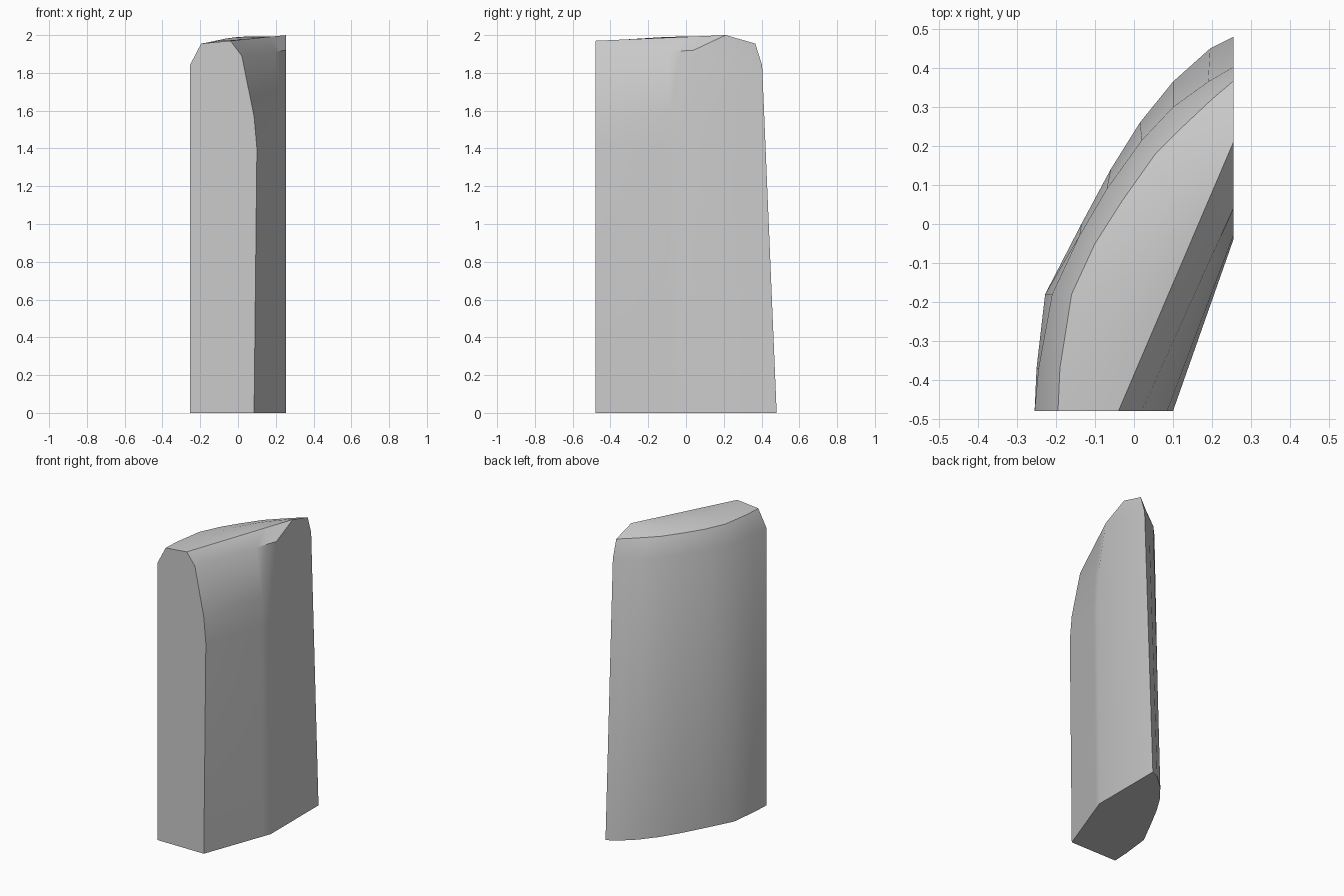
import bpy, bmesh, math
from mathutils import Vector

if "Cube" in bpy.data.objects:
    bpy.data.objects.remove(bpy.data.objects["Cube"], do_unlink=True)


def make_material(name, colour):
    material = bpy.data.materials.new(name)
    material.use_nodes = True
    material.diffuse_color = colour
    material.node_tree.nodes["Principled BSDF"].inputs["Base Color"].default_value = colour
    return material


def rail(points, height):
    """Lift a plan curve to a fixed height."""
    return [Vector((x, y, height)) for x, y in points]


def straight(start, end, count):
    """Evenly spaced points from the front cut to the side cut."""
    start, end = Vector(start), Vector(end)
    return [start.lerp(end, i / (count - 1)) for i in range(count)]


# Curved outer wall, from the front cut round to the side cut
outer_foot = rail([(-.255, -.48), (-.25, -.37), (-.228, -.18), (-.135, 0), (-.06, .14),
                   (.015, .26), (.1, .365), (.195, .45), (.255, .48)], 0)
outer_shoulder = rail([(-.255, -.48), (-.245, -.37), (-.21, -.18), (-.14, -.03), (-.07, .09),
                       (.02, .215), (.1, .3), (.19, .365), (.255, .403)], 1.84)
outer_brow = rail([(-.195, -.48), (-.19, -.37), (-.16, -.18), (-.1, -.05), (-.03, .06),
                   (.055, .18), (.12, .245), (.2, .32), (.255, .367)], 1.955)
count = len(outer_foot)

# Straight ridge and inner wall
ridge = straight((-.04, -.48, 1.97), (.255, .21, 2), count)
inner_brow = straight((.02, -.48, 1.89), (.255, .04, 1.92), count)
inner_shoulder = straight((.085, -.48, 1.57), (.255, -.03, 1.6), count)
inner_waist = straight((.1, -.48, 1.4), (.255, -.04, 1.4), count)
inner_foot = straight((.085, -.48, 0), (.255, -.02, 0), count)

# Slightly domed crown between the brow and the ridge
crown = []
for i, (a, b) in enumerate(zip(outer_brow, ridge)):
    point = a.lerp(b, .5)
    point.z = min(2, point.z + .022 * math.sin(math.pi * i / (count - 1)))
    crown.append(point)

rails = [outer_foot, outer_shoulder, outer_brow, crown, ridge,
         inner_brow, inner_shoulder, inner_waist, inner_foot]

# Skin the rails, then close the underside and both cut ends
bm = bmesh.new()
grid = [[bm.verts.new(point) for point in points] for points in rails]
for lower, upper in zip(grid, grid[1:]):
    for i in range(count - 1):
        bm.faces.new((lower[i], lower[i + 1], upper[i + 1], upper[i]))
bm.faces.new(grid[0] + grid[-1][::-1])
for end in (0, -1):
    bm.faces.new([row[end] for row in grid])
bmesh.ops.recalc_face_normals(bm, faces=bm.faces)

mesh = bpy.data.meshes.new("curved_block")
bm.to_mesh(mesh)
bm.free()
block = bpy.data.objects.new("curved_block", mesh)
bpy.context.collection.objects.link(block)
mesh.materials.append(make_material("light_grey", (.6, .6, .6, 1)))

# Smooth the curved walls and keep the cut edges crisp
bpy.ops.object.select_all(action="DESELECT")
block.select_set(True)
bpy.context.view_layer.objects.active = block
bpy.ops.object.shade_smooth_by_angle(angle=math.radians(35))
